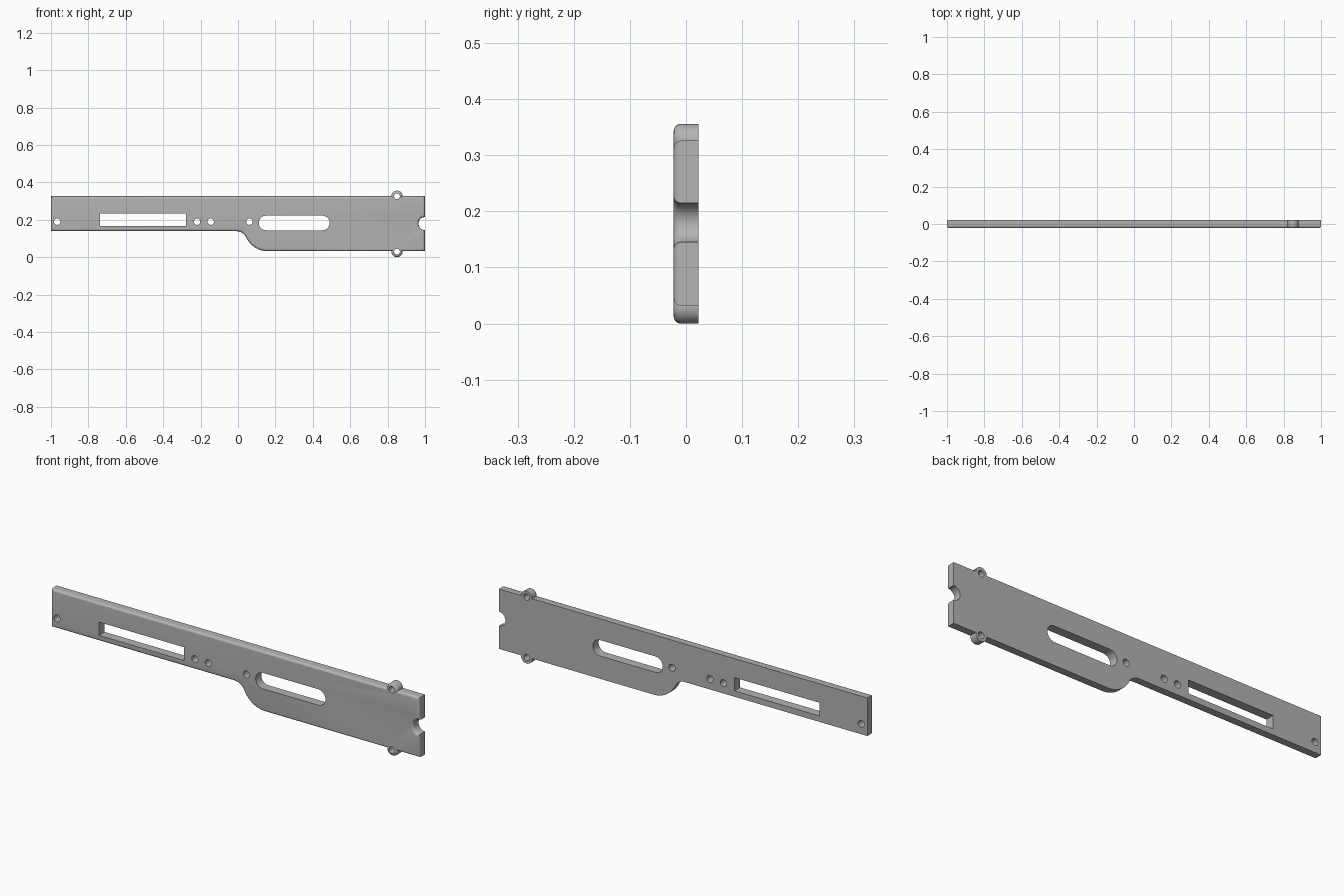
import bpy
import bmesh
from math import sin, cos, pi, acos

cube = bpy.data.objects.get("Cube")
if cube:
    bpy.data.objects.remove(cube, do_unlink=True)

FRONT, BACK = -0.022, 0.022
TOP, BOTTOM, STEP = 0.326, 0.032, 0.139
ROUND = 0.013

grey = bpy.data.materials.new("plain_grey")
grey.use_nodes = True
grey.diffuse_color = (0.45, 0.45, 0.45, 1)
grey.node_tree.nodes["Principled BSDF"].inputs["Base Color"].default_value = grey.diffuse_color


def arc(x, z, r, start, end, steps=16):
    return [(x + r * cos(start + (end - start) * i / steps),
             z + r * sin(start + (end - start) * i / steps)) for i in range(steps + 1)]


def circle(x, z, r):
    return arc(x, z, r, 0, 2 * pi, 32)[:-1]


def prism(name, outline, front=FRONT, back=BACK, rounding=0):
    """Extrude an xz outline through y, optionally rounding its front rim."""
    bm = bmesh.new()
    face = bm.faces.new([bm.verts.new((x, front, z)) for x, z in outline])
    rim = list(face.edges)
    far = [bm.verts.new((x, back, z)) for x, z in outline]
    near = list(face.verts)
    bm.faces.new(far[::-1])
    for i in range(len(far)):
        j = (i + 1) % len(far)
        bm.faces.new((near[j], near[i], far[i], far[j]))
    bmesh.ops.recalc_face_normals(bm, faces=bm.faces)
    if rounding:
        bmesh.ops.bevel(bm, geom=rim, offset=rounding, segments=5, profile=0.5,
                        affect='EDGES', clamp_overlap=False)
    mesh = bpy.data.meshes.new(name)
    bm.to_mesh(mesh)
    bm.free()
    mesh.materials.append(grey)
    obj = bpy.data.objects.new(name, mesh)
    bpy.context.collection.objects.link(obj)
    return obj


def combine(target, tool, operation):
    mod = target.modifiers.new(operation.lower(), 'BOOLEAN')
    mod.operation, mod.solver, mod.object = operation, 'EXACT', tool
    bpy.context.view_layer.objects.active = target
    bpy.ops.object.modifier_apply(modifier=mod.name)
    bpy.data.objects.remove(tool, do_unlink=True)


# Plate outline: stepped underside joined by two tangent arcs, notch in the end
x_start, x_end = -0.01, 0.16
run, drop = x_end - x_start, STEP - BOTTOM
total = (run * run + drop * drop) / (2 * drop)
r_upper = total * 0.32
r_lower = total - r_upper
turn = acos((total - drop) / total)
outline = [(-1, TOP), (-1, STEP)]
outline += arc(x_start, STEP - r_upper, r_upper, pi / 2, pi / 2 - turn)
outline += arc(x_end, BOTTOM + r_lower, r_lower, 1.5 * pi - turn, 1.5 * pi)[1:]
outline += [(1, BOTTOM)]
outline += arc(1, 0.18, 0.035, 1.5 * pi, pi / 2)
outline += [(1, TOP)]
plate = prism("side_plate", outline, rounding=ROUND)

# Mounting ears on the upper and lower edges
ears = [(0.85, TOP), (0.85, 0.03)]
for x, z in ears:
    combine(plate, prism("ear", circle(x, z, 0.03), rounding=ROUND), 'UNION')

# Screw holes, rectangular window and rounded slot
holes = [circle(x, z, 0.0155) for x, z in ears]
holes += [circle(x, 0.19, 0.017) for x in (-0.967, -0.219, -0.146, 0.061)]
holes.append([(-0.739, 0.168), (-0.279, 0.168), (-0.279, 0.233), (-0.739, 0.233)])
holes.append(arc(0.15, 0.183, 0.039, pi / 2, 1.5 * pi)
             + arc(0.451, 0.183, 0.039, -pi / 2, pi / 2))
for hole in holes:
    combine(plate, prism("hole_cutter", hole, -0.1, 0.1), 'DIFFERENCE')

# Smooth the rounded rims while keeping hard edges
bpy.ops.object.select_all(action='DESELECT')
plate.select_set(True)
bpy.context.view_layer.objects.active = plate
bpy.ops.object.shade_smooth_by_angle(angle=0.6)
